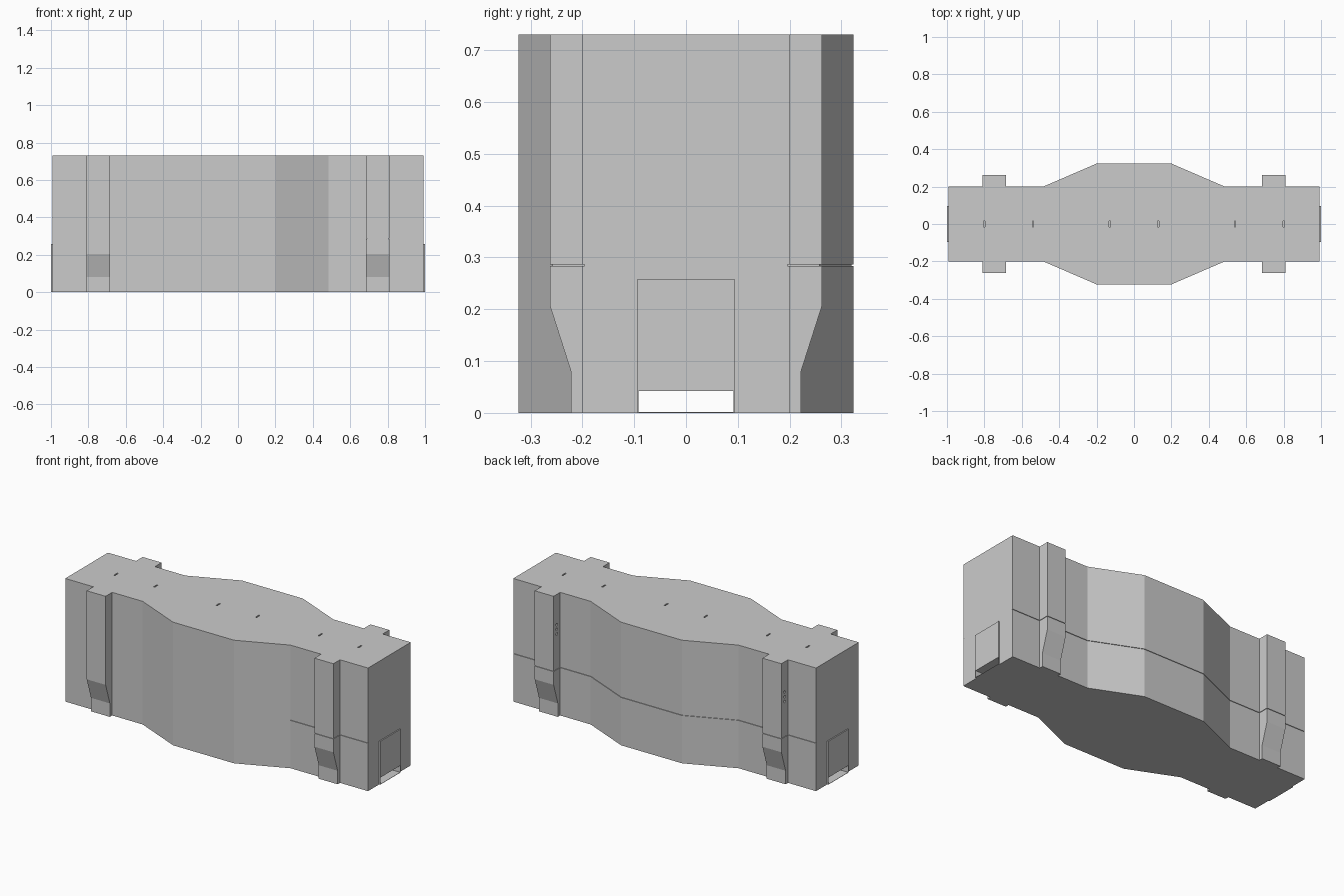
import bpy, bmesh
from mathutils import Vector

if "Cube" in bpy.data.objects:
    bpy.data.objects.remove(bpy.data.objects["Cube"])

H = 0.73


def prism(name, pts, to3d, a, b):
    """Extrude a 2D outline between depths a and b; to3d maps (u, v, depth) to xyz."""
    bm = bmesh.new()
    lo = [bm.verts.new(to3d(u, v, a)) for u, v in pts]
    hi = [bm.verts.new(to3d(u, v, b)) for u, v in pts]
    n = len(pts)
    bm.faces.new(lo)
    bm.faces.new(hi)
    for i in range(n):
        j = (i + 1) % n
        bm.faces.new((lo[i], lo[j], hi[j], hi[i]))
    bmesh.ops.recalc_face_normals(bm, faces=bm.faces)
    me = bpy.data.meshes.new(name)
    bm.to_mesh(me)
    bm.free()
    ob = bpy.data.objects.new(name, me)
    bpy.context.collection.objects.link(ob)
    return ob


def along_z(u, v, d):
    return (u, v, d)


def along_x(u, v, d):
    return (d, u, v)


def box(name, x0, x1, y0, y1, z0, z1):
    return prism(name, [(x0, y0), (x1, y0), (x1, y1), (x0, y1)], along_z, z0, z1)


def combine(target, other, op):
    """Apply a boolean and discard the second object."""
    mod = target.modifiers.new(op, 'BOOLEAN')
    mod.operation = op
    mod.solver = 'EXACT'
    mod.object = other
    other.hide_render = True
    bpy.context.view_layer.objects.active = target
    bpy.ops.object.modifier_apply(modifier=mod.name)
    bpy.data.objects.remove(other, do_unlink=True)


def band(path, r):
    """Mitred strip of half width r around an open 2D path."""
    p = [Vector(q) for q in path]
    left, right = [], []
    for i, q in enumerate(p):
        d0 = (q - p[max(i - 1, 0)]).normalized() if i else (p[1] - q).normalized()
        d1 = (p[i + 1] - q).normalized() if i < len(p) - 1 else d0
        n0, n1 = Vector((-d0.y, d0.x)), Vector((-d1.y, d1.x))
        m = (n0 + n1) / (1 + n0.dot(n1))
        left.append(tuple(q + m * r))
        right.append(tuple(q - m * r))
    return left + right[::-1]


# main body with bulging middle
side = [(0.993, 0.2), (0.485, 0.2), (0.2, 0.323)]
back = side + [(-x, y) for x, y in reversed(side)]
body = prism("wall_body", back + [(x, -y) for x, y in reversed(back)], along_z, 0, H)

# buttresses, narrowed at the foot
half = [(0.222, 0), (0.222, 0.08), (0.262, 0.205), (0.262, H)]
section = half + [(-y, z) for y, z in reversed(half)]
for s in (-1, 1):
    c = s * 0.747
    combine(body, prism("buttress", section, along_x, c - 0.062, c + 0.062), 'UNION')

# raised hatch surround on each end
for s in (-1, 1):
    x0, x1 = sorted((s * 0.97, s * 1.0))
    combine(body, box("end_hatch", x0, x1, -0.095, 0.095, 0, 0.257), 'UNION')

# low passage running the full length under the hatches
combine(body, box("passage_cutter", -1.1, 1.1, -0.092, 0.092, 0.002, 0.042), 'DIFFERENCE')

# fine seam along the back and the front right
right_half = [(1.01, 0.2), (0.809, 0.2), (0.809, 0.262), (0.685, 0.262),
              (0.685, 0.2), (0.485, 0.2), (0.2, 0.323)]
back_path = right_half + [(-x, y) for x, y in reversed(right_half)]
front_path = [(x, -y) for x, y in right_half[:-1]]
for path in (back_path, front_path):
    combine(body, prism("seam_cutter", band(path, 0.004), along_z, 0.2835, 0.2865), 'DIFFERENCE')

# small slots in the top
for x in (-0.8, -0.54, -0.13, 0.13, 0.54, 0.8):
    combine(body, box("slot_cutter", x - 0.004, x + 0.004, -0.016, 0.016, H - 0.01, H + 0.02),
            'DIFFERENCE')

# three small holes in the flank of each back buttress
for x in (-0.809, 0.685):
    for z in (0.495, 0.523, 0.551):
        bpy.ops.mesh.primitive_cylinder_add(vertices=8, radius=0.008, depth=0.02,
                                            location=(x, 0.232, z), rotation=(0, 1.5708, 0))
        combine(body, bpy.context.object, 'DIFFERENCE')
